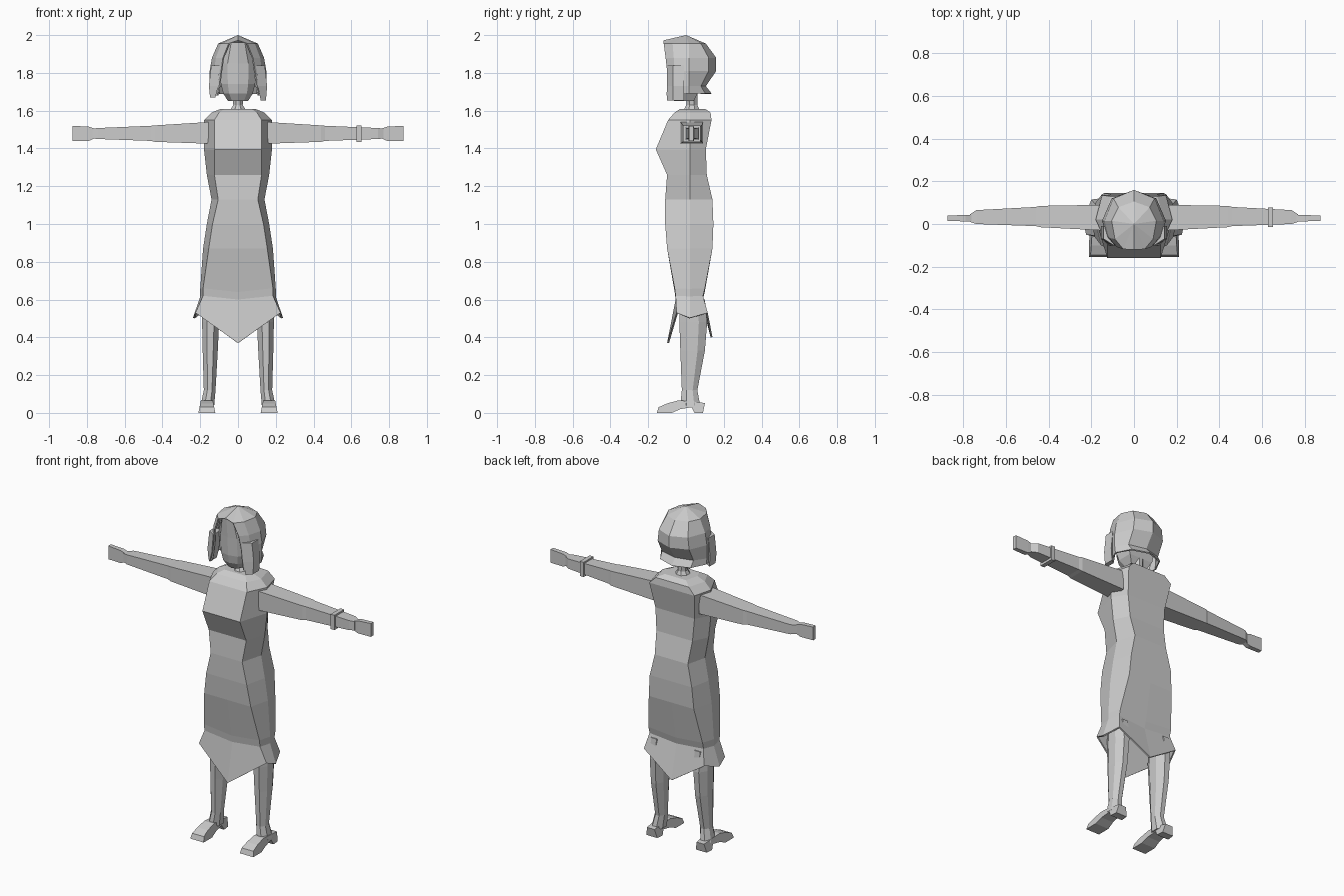
import bpy, bmesh

default_cube = bpy.data.objects.get("Cube")
if default_cube:
    bpy.data.objects.remove(default_cube, do_unlink=True)

# One plain colour for the whole figure
clay = bpy.data.materials.new("light_grey")
clay.use_nodes = True
clay.diffuse_color = (.6, .6, .6, 1)
clay.node_tree.nodes["Principled BSDF"].inputs["Base Color"].default_value = clay.diffuse_color


def finish(name, bm, mirrored, thickness=0):
    """Turn a bmesh into a flat shaded object, optionally mirrored across x."""
    bmesh.ops.remove_doubles(bm, verts=bm.verts, dist=.0005)
    bmesh.ops.recalc_face_normals(bm, faces=bm.faces)
    mesh = bpy.data.meshes.new(name)
    bm.to_mesh(mesh)
    bm.free()
    mesh.materials.append(clay)
    obj = bpy.data.objects.new(name, mesh)
    bpy.context.collection.objects.link(obj)
    if mirrored:
        modifier = obj.modifiers.new("mirror", 'MIRROR')
        modifier.use_clip = True
    if thickness:
        modifier = obj.modifiers.new("cloth_thickness", 'SOLIDIFY')
        modifier.thickness = thickness
        modifier.offset = -1
    return obj


def loft(name, rings, closed=True, cap_start=False, cap_end=False,
         mirrored=True, thickness=0):
    """Skin a list of equally long point rings."""
    bm = bmesh.new()
    rows = [[bm.verts.new(point) for point in ring] for ring in rings]
    count = len(rows[0])
    for upper, lower in zip(rows, rows[1:]):
        for i in range(count if closed else count - 1):
            j = (i + 1) % count
            bm.faces.new((upper[i], upper[j], lower[j], lower[i]))
    if cap_start:
        bm.faces.new(rows[0])
    if cap_end:
        bm.faces.new(rows[-1])
    return finish(name, bm, mirrored, thickness)


def box_ring(x, y_low, y_high, z_low, z_high):
    return [(x, y_low, z_low), (x, y_high, z_low), (x, y_high, z_high), (x, y_low, z_high)]


def octagon_ring(z, centre, half, front, back):
    """Eight sided limb section, narrower along its front and back."""
    depth = back - front
    outline = ((-.4, 0), (.4, 0), (1, .3), (1, .7), (.4, 1), (-.4, 1), (-1, .7), (-1, .3))
    return [(centre + half * u, front + depth * v, z) for u, v in outline]


# Dress: half sections running from the front centre to the back centre
def dress_ring(z, front_x, front_y, side_x, back_x, back_y, drop=0, flare=0):
    side_y = .02
    return [
        (0, front_y - flare, z - drop),
        (front_x, front_y, z),
        (side_x, side_y, z - drop / 6),
        (back_x, back_y, z),
        (0, back_y + flare / 2, z - drop * .8),
    ]


dress_sections = [
    dress_ring(1.61, .07, -.03, .09, .07, .1),
    dress_ring(1.59, .1, -.06, .14, .11, .13),
    dress_ring(1.55, .125, -.095, .18, .15, .135),
    dress_ring(1.395, .125, -.16, .18, .13, .105),
    dress_ring(1.26, .125, -.1, .165, .12, .11),
    dress_ring(1.13, .105, -.11, .14, .11, .14),
    dress_ring(1.0, .135, -.11, .165, .14, .145),
    dress_ring(.87, .155, -.1, .185, .15, .14),
    dress_ring(.66, .185, -.06, .2, .18, .1, drop=.02),
    dress_ring(.62, .185, -.055, .2, .18, .09, drop=.02),
    dress_ring(.53, .225, -.05, .238, .2, .115, drop=.16, flare=.05),
]
loft("dress", dress_sections, closed=False, cap_start=True, thickness=.01)

# Arms with a short sleeve and flat hands
loft("arms", [
    box_ring(.15, -.03, .09, 1.425, 1.54),
    box_ring(.44, -.015, .085, 1.435, 1.522),
    box_ring(.46, -.01, .08, 1.44, 1.52),
    box_ring(.74, 0, .065, 1.45, 1.508),
    box_ring(.77, .01, .045, 1.453, 1.505),
], cap_start=True, cap_end=True)
loft("hands", [
    box_ring(.76, .012, .042, 1.453, 1.505),
    box_ring(.79, .012, .042, 1.44, 1.515),
    box_ring(.875, .015, .04, 1.44, 1.52),
], cap_start=True, cap_end=True)
loft("left_bracelet", [box_ring(x, -.015, .077, 1.433, 1.522) for x in (.628, .653)],
     cap_start=True, cap_end=True, mirrored=False)

# Legs
loft("legs", [
    octagon_ring(.6, .145, .045, -.03, .1),
    octagon_ring(.48, .145, .045, -.035, .112),
    octagon_ring(.33, .147, .04, -.03, .1),
    octagon_ring(.12, .15, .031, -.022, .06),
    octagon_ring(.04, .162, .036, -.03, .075),
], cap_start=True, cap_end=True)

# Shoes: side outline with a low heel, widened at the sole
shoe_outline = [(-.155, 0), (-.145, .03), (-.1, .05), (-.04, .066), (.02, .062),
                (.1, .052), (.09, 0), (.045, 0), (.03, .03), (-.03, .02), (-.075, 0)]
shoe = bmesh.new()
sides = []
for direction in (-1, 1):
    side = []
    for y, z in shoe_outline:
        width = .045 - z * .2 - max(0, y) * .1
        side.append(shoe.verts.new((.165 + direction * width, y, z)))
    shoe.faces.new(side)
    sides.append(side)
inner, outer = sides
for i in range(len(shoe_outline)):
    shoe.faces.new((inner[i - 1], inner[i], outer[i], outer[i - 1]))
finish("shoes", shoe, True)

# Neck
loft("neck", [
    octagon_ring(1.69, 0, .03, 0, .06),
    octagon_ring(1.63, 0, .025, .002, .06),
    octagon_ring(1.59, 0, .05, -.02, .08),
], cap_start=True, cap_end=True, mirrored=False)


# Face: half sections from the nose line round to the back
def face_ring(z, cheek, front, back=.06):
    return [(0, front, z), (cheek * .6, front + .012, z), (cheek, front + .05, z),
            (cheek, back, z), (0, back, z)]


loft("face", [
    face_ring(1.96, .06, -.11),
    face_ring(1.85, .092, -.1),
    face_ring(1.74, .09, -.095),
    face_ring(1.69, .078, -.085),
    face_ring(1.65, .052, -.062, .04),
], closed=False, cap_start=True, cap_end=True)


# Hair: half sections from the face opening to the back
def hair_ring(z, edge, front, side, back, lift=0):
    return [(edge, front, z), (side * .85, front * .6, z), (side, .015, z + lift),
            (side * .7, back * .75, z + lift), (0, back, z + lift)]


crown = [(0, 0, 2)] * 5
brow = hair_ring(1.955, .05, -.118, .105, .105)
hair = loft("hair", [
    brow,
    hair_ring(1.88, .08, -.108, .138, .16),
    hair_ring(1.81, .09, -.1, .15, .16),
    hair_ring(1.73, .1, -.1, .15, .105),
    hair_ring(1.68, .11, -.103, .145, .135, lift=.012),
], closed=False, thickness=.008)

# Crown of the hair, closing over the parting
top = bmesh.new()
tip = top.verts.new(crown[0])
fan = [top.verts.new(point) for point in [(0, -.12, 1.972)] + brow]
for first, second in zip(fan, fan[1:]):
    top.faces.new((tip, first, second))
finish("hair_crown", top, True)

# Loose side locks, the left one hanging lower
for name, direction, bottom in (("left_lock", 1, 1.655), ("right_lock", -1, 1.67)):
    loft(name, [
        [(direction * x, y, z) for x, y in
         ((inside, -.1), (outside, -.07), (outside, -.01), (inside, -.03))]
        for z, inside, outside in ((1.84, .095, .142), (1.73, .105, .154), (bottom, .12, .148))
    ], cap_start=True, cap_end=True, mirrored=False)
